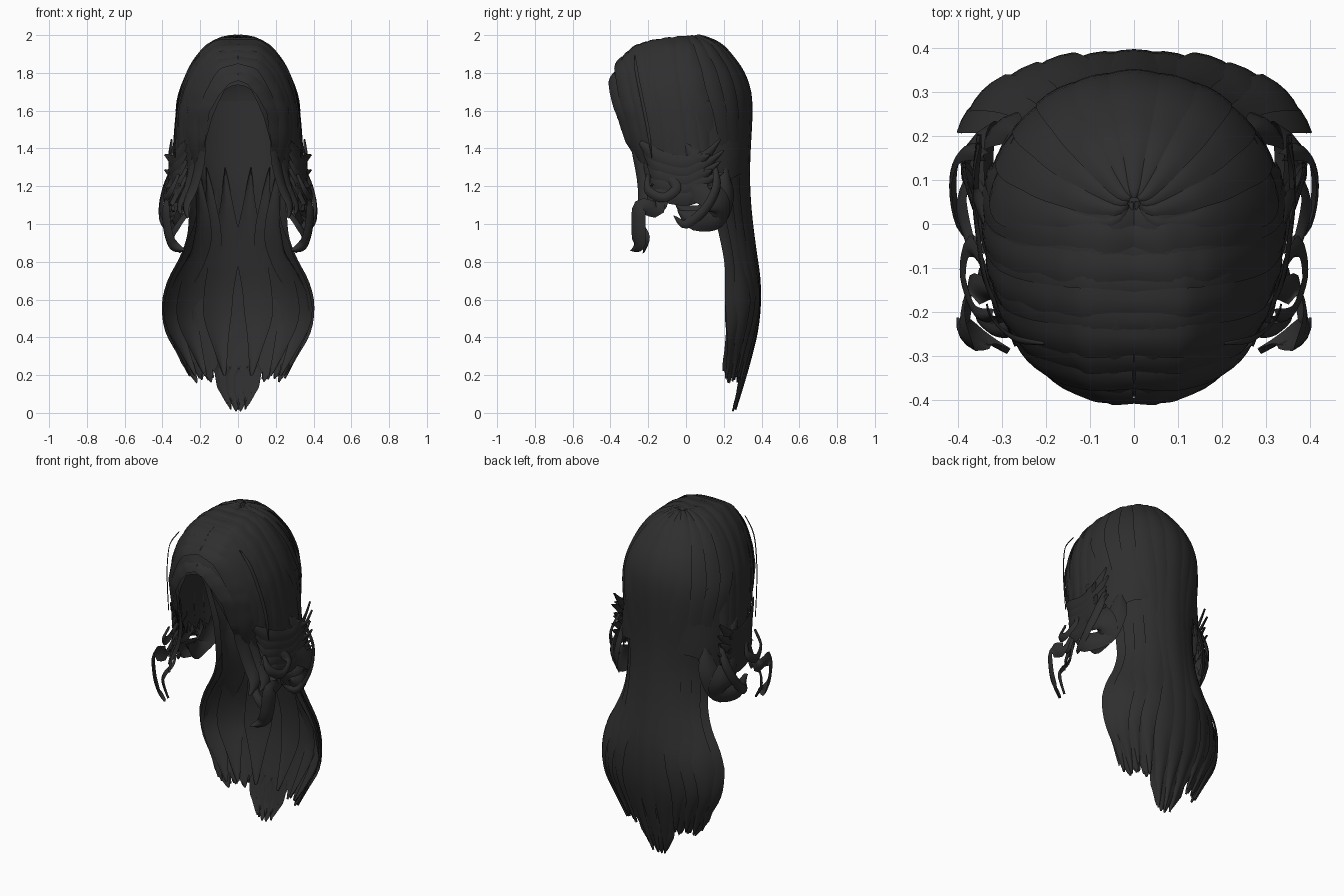
import bpy, math, random
from mathutils import Vector

random.seed(4)
if "Cube" in bpy.data.objects:
    bpy.data.objects.remove(bpy.data.objects["Cube"])

hair = bpy.data.materials.new("soft black hair")
hair.use_nodes = True
hair.diffuse_color = (0.028, 0.028, 0.028, 1)
hair.node_tree.nodes["Principled BSDF"].inputs["Base Color"].default_value = hair.diffuse_color

# Cap sections: height, half width, front y, back y
CAP = [(1.988, 0, .05, .05), (1.986, .05, -.12, .08), (1.965, .115, -.23, .14),
       (1.935, .165, -.29, .19), (1.88, .215, -.345, .24), (1.8, .26, -.385, .295),
       (1.7, .297, -.4, .33), (1.6, .315, -.4, .342), (1.45, .328, -.355, .335),
       (1.3, .335, -.265, .325), (1.15, .33, -.24, .32), (.9, .3, -.22, .33)]
# Mane sections: height, half width, side edge y, middle y
MANE = [(1.65, .3, .1, .335), (1.4, .275, .12, .328), (1.2, .225, .14, .322),
        (1.0, .22, .16, .34), (.85, .245, .2, .36), (.75, .31, .21, .375),
        (.65, .36, .215, .385), (.5, .388, .215, .378), (.4, .36, .21, .36),
        (.3, .305, .2, .335), (.2, .26, .18, .305), (.1, .2, .2, .28), (0, .13, .22, .245)]
# Lower edge of the cap: angle from the front, height
HEM = [(0, 1.75), (.2, 1.71), (.38, 1.58), (.55, 1.37), (.75, 1.25), (1.2, 1.2),
       (1.9, 1.16), (2.4, 1.25), (3.2, 1.3)]


def table(rows, key):
    """Straight-line lookup in a table whose first column is the key."""
    rows = sorted(rows)
    key = max(rows[0][0], min(rows[-1][0], key))
    for a, b in zip(rows, rows[1:]):
        if key <= b[0]:
            f = (key - a[0]) / (b[0] - a[0])
            return [p + (q - p) * f for p, q in zip(a, b)]


def power(v, e=.88):
    return math.copysign(abs(v) ** e, v)


def row_of(z):
    """Fractional cap section at a height."""
    return table([(r[0], i) for i, r in enumerate(CAP)], z)[1]


def hem(th):
    return table(HEM, abs(th))[1]


def section(s):
    i = min(int(s), len(CAP) - 2)
    return [p + (q - p) * (s - i) for p, q in zip(CAP[i], CAP[i + 1])]


def cap_point(th, s):
    z, w, yf, yb = section(s)
    x = w * power(math.sin(th))
    y = (yf + yb) / 2 - (yb - yf) / 2 * power(math.cos(th))
    if y < .05 and z > 1.7:
        z -= .014 * math.exp(-(x / .025) ** 2)      # parting groove
    return Vector((x, y, z))


def cap_at_depth(y, s, sign):
    """Cap point on one section at a given depth."""
    _, _, yf, yb = section(s)
    c = max(-1, min(1, ((yf + yb) / 2 - y) / max((yb - yf) / 2, .001)))
    return cap_point(sign * math.acos(power(c, 1 / .88)), s)


def mane_point(a, z):
    _, w, edge, mid = table(MANE, z)
    return Vector((w * math.sin(a), edge + (mid - edge) * math.cos(a), z))


def sheet(name, grid):
    """Smooth mesh from rows of points."""
    n = len(grid[0])
    verts = [p for row in grid for p in row]
    faces = [(i * n + j, i * n + j + 1, (i + 1) * n + j + 1, (i + 1) * n + j)
             for i in range(len(grid) - 1) for j in range(n - 1)]
    mesh = bpy.data.meshes.new(name)
    mesh.from_pydata(verts, [], faces)
    mesh.materials.append(hair)
    mesh.shade_smooth()
    bpy.context.collection.objects.link(bpy.data.objects.new(name, mesh))


def outward(p):
    return (p - Vector((0, -.03, min(p.z, 1.5)))).normalized()


def smooth_path(pts, steps):
    """Catmull-Rom path through the points."""
    p = [pts[0]] + list(pts) + [pts[-1]]
    out = []
    for i in range(1, len(p) - 2):
        a, b, c, d = p[i - 1:i + 3]
        for k in range(steps):
            t = k / steps
            out.append(.5 * (2 * b + (c - a) * t + (2 * a - 5 * b + 4 * c - d) * t * t
                             + (3 * b - a - 3 * c + d) * t ** 3))
    return out + [pts[-1]]


def lock(name, pts, width, bulge=.012, lift=.004, steps=5, tip=4, root=.35):
    """Arched, tapering lock of hair laid along a path."""
    path = smooth_path([Vector(p) for p in pts], steps)
    last = len(path) - 1
    grid = []
    for i, p in enumerate(path):
        v = i / last
        along = (path[min(i + 1, last)] - path[max(i - 1, 0)]).normalized()
        side = along.cross(outward(p)).normalized()
        up = side.cross(along)
        w = width * min(1, root + 3 * v, .08 + tip * (1 - v)) / 2
        grid.append([p + side * w * c + up * (lift + bulge * (1 - c * c))
                     for c in (-1, -.5, 0, .5, 1)])
    sheet(name, grid)


# Scalp cap with an arched opening for the face
columns = []
for k in range(65):
    th = (k / 32 - 1) * math.pi
    end = row_of(hem(th) + (.03 * (k % 3 - 1) if .6 < abs(th) < 2.3 else 0))
    columns.append([cap_point(th, end * j / 33) for j in range(34)])
sheet("scalp_cap", columns)

# Long mane down the back, with a ragged hem
columns = []
for k in range(49):
    a = (k / 24 - 1) * math.pi / 2
    end = .05 if abs(a) < .42 else .17 + .08 * max(0, abs(a) - .9)
    end += .05 * (k % 4 == 0) + random.uniform(0, .02)
    columns.append([mane_point(a, 1.65 + (end - 1.65) * j / 30) for j in range(31)])
sheet("back_mane", columns)

# Overlapping locks from the crown down the whole back
for k in range(11):
    a = (k / 5 - 1) * 1.35
    th = math.pi - a
    end = .02 if abs(a) < .4 else .16 + random.uniform(0, .06)
    pts = [cap_point(th, s) for s in (.4, 1, 2, 3, 4, 5, 6)]
    pts += [cap_point(th, row_of(1.58)).lerp(mane_point(a, 1.58), .5)]
    pts += [mane_point(a, 1.4 + (end - 1.4) * j / 10) for j in range(11)]
    lock("back_lock", pts, .12, .01, .002 + .003 * (k % 2), 3, 5, .15)

# Inner layer of loose locks in the lower mane
for a in (-1.2, -.8, -.3, .3, .8, 1.2):
    pts = [mane_point(a, z) - Vector((.02 * math.sin(a), .03 * math.cos(a), 0))
           for z in (1.3, 1.1, .95, .8, .65, .5, .35, .2)]
    lock("inner_mane_lock", pts, .16, .012, 0, 3, 3, 0)

# Ragged tips under the mane
for a in (-1.2, -.9, -.65, -.3, -.08, .1, .3, .62, .9, 1.15):
    low = .008 if abs(a) < .2 else .03 if abs(a) < .4 else random.uniform(.15, .19)
    pts = [mane_point(a, low + h) for h in (.24, .16, .08, 0)]
    lock("mane_tip", pts, .095, .01, -.006, 3, 2)

for sign, side in ((1, "left"), (-1, "right")):
    # Locks combed from the parting straight over the side of the head
    for k in range(11):
        f = k / 10
        y0, y1 = -.385 + .4 * f, -.225 + .36 * f
        start = table([(r[2], i) for i, r in enumerate(CAP[:6])], y0)[1]
        end = row_of(hem(.6 + 1.3 * f) - .04)
        pts = []
        for j in range(14):
            v = j / 13
            pts.append(cap_at_depth(y0 + (y1 - y0) * v * v, start + (end - start) * v, sign))
        lock(side + "_side_lock", pts, .085, .008, .002 + .004 * (k % 2), 3, 4, .8)

    def hanging(name, pts, width, bulge=.012, tip=4):
        lock(side + name, [(sign * x, y, z) for x, y, z in pts], width, bulge, .003, 5, tip)

    # Waves swept back above the ear
    for k in range(5):
        d = .045 * k
        hanging("_swept_wave", [(.27, -.24 + d / 2, 1.43 - d), (.325, -.14, 1.35 - d),
                                (.35, 0, 1.32 - d), (.355, .1, 1.36 - d),
                                (.345, .18 + .02 * (k % 2), 1.45 - 1.3 * d)], .085, .01, 2.5)
    # Flicked ends beside the head
    for k in range(3):
        z = 1.42 - .08 * k
        hanging("_flick", [(.33, .02 * k, z), (.355, .07 + .02 * k, z - .07),
                           (.38, .13 + .01 * k, z - .05)], .06, .01, 2)
    # Big rolled curl below the ear
    hanging("_rolled_curl", [(.3, -.1, 1.22), (.34, .04, 1.2), (.36, .15, 1.13),
                             (.34, .16, 1.06), (.31, .06, 1.04), (.29, -.05, 1.1)], .15, .025)
    hanging("_under_curl", [(.26, .2, 1.3), (.3, .21, 1.15), (.33, .16, 1.03),
                            (.38, .05, 1.02), (.36, -.04, 1.07)], .11, .02)
    # Small ring curl in front of the ear
    hanging("_ring_curl", [(.31, -.2, 1.26), (.35, -.2, 1.18), (.38, -.12, 1.14),
                           (.37, -.05, 1.19), (.33, -.1, 1.24), (.3, -.19, 1.2)], .05)
    # Face-framing locks along the opening
    for k in range(3):
        x, y = .2 + .035 * k, -.25 + .05 * k
        hanging("_face_lock", [(x - .02, y - .04, 1.45), (x, y, 1.32), (x + .03, y + .02, 1.2),
                               (x + .07, y + .02, 1.1), (x + .06, y - .02, 1.03 + .02 * k)], .065)
    # Hanging tendrils with hooked ends
    hanging("_front_tendril", [(.3, -.15, 1.2), (.36, -.15, 1.08), (.38, -.24, 1.09),
                               (.37, -.25, .97), (.34, -.25, .89), (.28, -.28, .86)], .085, .015)
    hanging("_thin_tendril", [(.27, -.18, 1.2), (.26, -.22, 1.08), (.31, -.24, 1.0),
                              (.345, -.21, .93), (.3, -.22, .85)], .045)
    hanging("_outer_tendril", [(.33, .15, 1.32), (.38, .16, 1.2), (.405, .1, 1.08),
                               (.39, 0, 1.0), (.33, -.06, 1.04)], .05)
    # Fine flyaway strand around the temple
    hanging("_flyaway", [(.2, -.27, 1.89), (.265, -.26, 1.8), (.305, -.23, 1.65),
                         (.325, -.2, 1.5), (.33, -.18, 1.35)], .02, .004)
